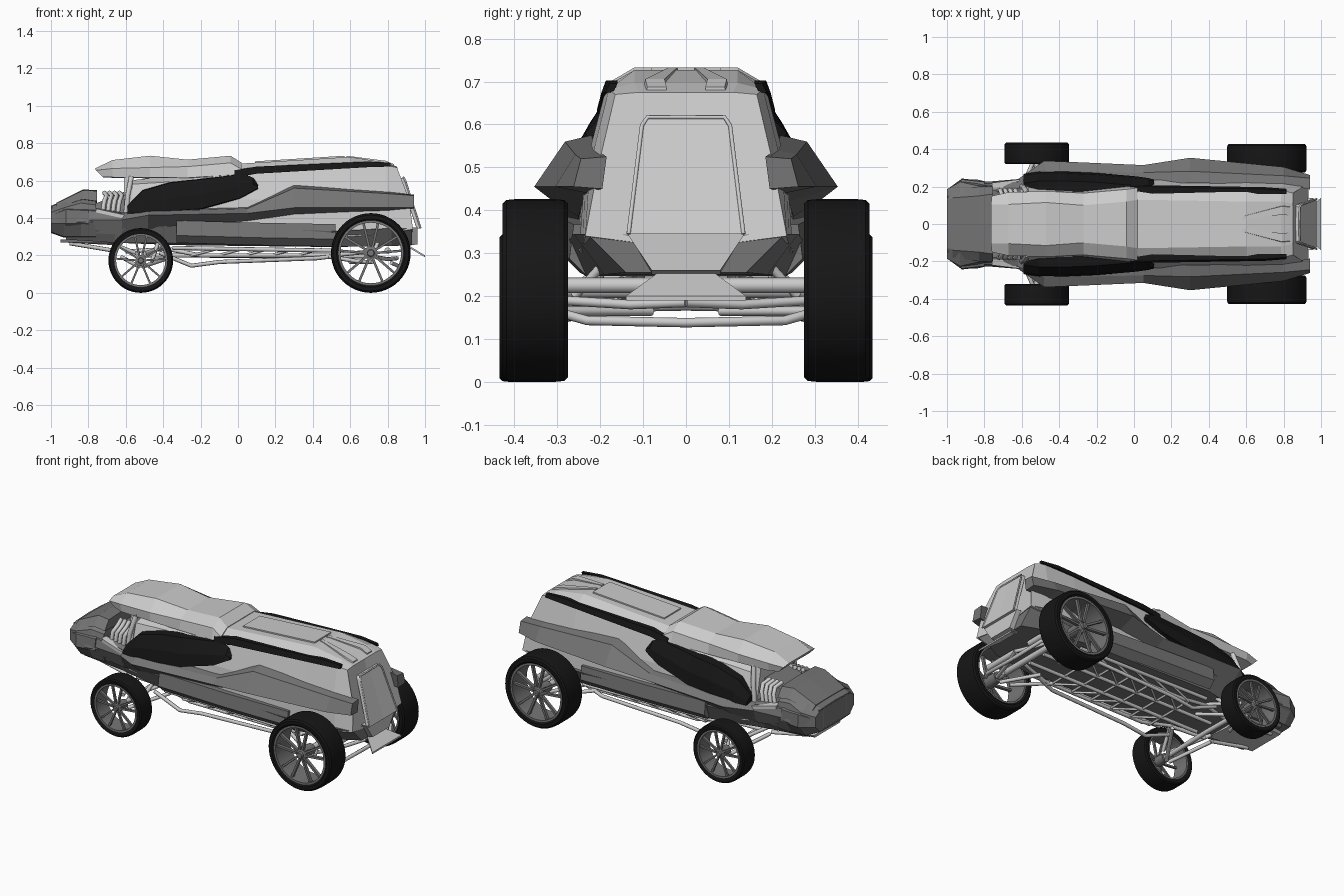
import bpy, bmesh, math
from mathutils import Matrix, Vector


def material(name, v):
    m = bpy.data.materials.new(name)
    m.diffuse_color = (v, v, v, 1)
    return m


DARK, BLACK = material("dark_grey", 0.18), material("black", 0.008)


def finish(name, bm, mat=None, smooth=False):
    bmesh.ops.recalc_face_normals(bm, faces=bm.faces)
    me = bpy.data.meshes.new(name)
    bm.to_mesh(me)
    bm.free()
    ob = bpy.data.objects.new(name, me)
    bpy.context.collection.objects.link(ob)
    if mat:
        me.materials.append(mat)
    if smooth:
        bpy.ops.object.select_all(action='DESELECT')
        ob.select_set(True)
        bpy.context.view_layer.objects.active = ob
        bpy.ops.object.shade_smooth_by_angle(angle=math.radians(35))
    mod = ob.modifiers.new("mirror", 'MIRROR')
    mod.use_axis = (False, True, False)
    return ob


def loft(name, rings, mat=None, closed=False):
    """Skin +y half sections (lists of x,y,z) and mirror them; open rings start and end on y=0."""
    bm = bmesh.new()
    vs = [[bm.verts.new(p) for p in ring] for ring in rings]
    n = len(vs[0])
    for a, b in zip(vs, vs[1:]):
        for i in range(n if closed else n - 1):
            j = (i + 1) % n
            bm.faces.new((a[i], a[j], b[j], b[i]))
    bm.faces.new(vs[0])
    bm.faces.new(vs[-1][::-1])
    return finish(name, bm, mat)


def at(x, *yz):
    return [(x, y, z) for y, z in yz]


def tubes(name, paths, r, mat=None):
    """Round tubes along paths, repeated on both sides."""
    cu = bpy.data.curves.new(name, 'CURVE')
    cu.dimensions, cu.bevel_depth, cu.bevel_resolution, cu.use_fill_caps = '3D', r, 2, True
    for path in paths:
        for s in (1, -1):
            sp = cu.splines.new('POLY')
            sp.points.add(len(path) - 1)
            for pt, p in zip(sp.points, path):
                pt.co = (p[0], p[1] * s, p[2], 1)
    ob = bpy.data.objects.new(name, cu)
    bpy.context.collection.objects.link(ob)
    if mat:
        cu.materials.append(mat)


def lathe(bm, profile, x, y, z, seg=48):
    """Closed (radius, offset) profile spun around the wheel axis."""
    vs = [bm.verts.new((x + r, y + o, z)) for r, o in profile]
    es = [bm.edges.new((vs[i], vs[(i + 1) % len(vs)])) for i in range(len(vs))]
    bmesh.ops.spin(bm, geom=vs + es, cent=(x, y, z), axis=(0, 1, 0),
                   angle=math.tau, steps=seg, use_duplicate=False)
    bmesh.ops.remove_doubles(bm, verts=bm.verts, dist=1e-5)


def wheel(name, x, r, y0, y1):
    y, h = (y0 + y1) / 2, (y1 - y0) / 2
    bm = bmesh.new()
    lathe(bm, [(.81*r, -.9*h), (.86*r, -h), (.95*r, -h), (.99*r, -.88*h), (r, -.6*h), (r, .6*h),
               (.99*r, .88*h), (.95*r, h), (.86*r, h), (.81*r, .9*h)], x, y, r)
    finish(name + "_tyre", bm, BLACK, True)
    bm = bmesh.new()
    lathe(bm, [(.82*r, -.9*h), (.82*r, .93*h), (.76*r, .93*h), (.76*r, -.9*h)], x, y, r)
    finish(name + "_rim", bm, DARK, True)
    bm = bmesh.new()
    lathe(bm, [(.001, -.5*h), (.15*r, -.5*h), (.17*r, .7*h), (.09*r, .8*h), (.08*r, h), (.001, h)], x, y, r, 20)
    for k in range(5):
        for s in (-1, 1):
            a = math.tau * k / 5 + math.pi / 2
            p = Vector((math.cos(a + s*.3), 0, math.sin(a + s*.3))) * .13 * r
            q = Vector((math.cos(a + s*.24), 0, math.sin(a + s*.24))) * .79 * r
            d = q - p
            m = Matrix.Translation(Vector((x, y + .68*h, r)) + (p + q) / 2)
            m = m @ Matrix.Rotation(-math.atan2(d.z, d.x), 4, 'Y') @ Matrix.Diagonal((d.length, .24*h, .06*r, 1))
            bmesh.ops.create_cube(bm, size=1, matrix=m)
    finish(name + "_spokes", bm, DARK)


# Wheels
wheel("front_wheel", -.52, .173, .32, .435)
wheel("rear_wheel", .71, .213, .275, .428)

# Light cabin shell with the sloping tail
loft("cabin_shell", [
    at(-.58, (0, .60), (.10, .60), (.17, .58), (.20, .48), (.22, .31), (0, .31)),
    at(-.25, (0, .64), (.11, .64), (.18, .60), (.225, .48), (.25, .30), (0, .30)),
    at(0, (0, .69), (.13, .69), (.19, .65), (.235, .50), (.255, .30), (0, .30)),
    at(.6, (0, .727), (.12, .727), (.185, .69), (.235, .50), (.25, .30), (0, .30)),
    [(.785, 0, .697), (.785, .12, .697), (.79, .18, .682), (.80, .225, .50), (.82, .24, .32), (.82, 0, .31)],
    [(.85, 0, .675), (.85, .11, .675), (.85, .165, .67), (.915, .205, .50), (.935, .235, .34), (.93, 0, .31)]])
# Tail door, its raised frame and the kicked-out flap
loft("tail_door", [
    [(.862, 0, .615), (.862, .095, .615), (.872, .105, .60), (.955, .135, .345), (.955, 0, .345)],
    [(.885, 0, .615), (.885, .09, .615), (.895, .10, .60), (.977, .13, .345), (.977, 0, .345)]])
tubes("tail_door_frame", [[(.885, 0, .617), (.886, .09, .617), (.896, .103, .597), (.977, .134, .345)]], .005)
loft("tail_sill", [at(.90, (0, .35), (.14, .35), (.08, .25), (0, .25)),
                   at(.96, (0, .35), (.14, .35), (.08, .26), (0, .26))])
loft("tail_flap", [at(.91, (0, .255), (.065, .255), (.065, .243), (0, .243)),
                   at(1.0, (0, .20), (.14, .20), (.14, .19), (0, .19))])

# Front roof visor, with blunt tip and step down to the rear roof
loft("roof_visor", [
    [(-.765, 0, .665), (-.765, .105, .665), (-.76, .15, .655), (-.725, .145, .62), (-.72, 0, .617)],
    at(-.67, (0, .71), (.105, .71), (.17, .665), (.165, .618), (0, .615)),
    at(-.47, (0, .733), (.115, .733), (.175, .67), (.17, .616), (0, .612)),
    at(-.27, (0, .712), (.10, .712), (.165, .675), (.175, .615), (0, .61)),
    at(-.04, (0, .733), (.12, .733), (.185, .695), (.20, .63), (0, .61)),
    at(.02, (0, .695), (.13, .695), (.193, .66), (.205, .635), (0, .61))])
# Roof panels and the splayed vent ribs behind them
loft("roof_panel", [at(.09, (0, .703), (.08, .703), (.08, .68), (0, .68)),
                    at(.57, (0, .733), (.08, .733), (.08, .70), (0, .70))])
loft("roof_vent_rib", [at(.58, (.02, .733), (.04, .733), (.04, .71), (.02, .71)),
                       at(.79, (.05, .706), (.095, .706), (.10, .68), (.05, .68)),
                       at(.835, (.045, .687), (.09, .687), (.095, .67), (.045, .67))], None, True)

# Black side glass and the thin black roof stripe
glass = [(-.59, .47, .415, .268), (-.51, .55, .418, .28), (-.36, .593, .428, .28), (-.2, .61, .44, .273),
         (.01, .637, .497, .255), (.08, .625, .535, .245), (.107, .59, .55, .238)]
loft("side_glass", [at(x, (.17, t), (y - .05, t - .004), (y - .01, (t + b) / 2), (y, b + .01), (.19, b))
                    for x, t, b, y in glass], BLACK, True)
loft("roof_stripe", [at(x, (.16, t), (y, t), (y + .01, b), (.17, b)) for x, y, t, b in
                     [(-.02, .20, .655, .615), (.1, .197, .675, .637), (.7, .187, .702, .672), (.815, .178, .695, .675)]],
     BLACK, True)

# Dark flared belt along each side
loft("side_belt", [
    at(-.80, (.17, .46), (.215, .44), (.225, .39), (.19, .32)),
    at(-.62, (.19, .43), (.225, .425), (.24, .39), (.21, .31)),
    at(-.48, (.21, .445), (.285, .435), (.338, .415), (.25, .34)),
    at(.05, (.22, .46), (.275, .45), (.315, .425), (.25, .385)),
    at(.30, (.22, .575), (.282, .56), (.354, .455), (.24, .42)),
    at(.80, (.21, .54), (.258, .53), (.305, .455), (.23, .44)),
    at(.94, (.185, .525), (.245, .52), (.262, .455), (.195, .45))], DARK, True)

# Lower hull and skirts
loft("lower_hull", [
    at(-.92, (0, .32), (.19, .33), (.16, .285), (0, .285)),
    at(-.66, (0, .32), (.215, .34), (.17, .268), (0, .268)),
    at(-.33, (0, .32), (.28, .36), (.24, .265), (0, .255)),
    at(.5, (0, .32), (.272, .33), (.235, .247), (0, .245)),
    at(.82, (0, .32), (.262, .345), (.19, .25), (0, .25)),
    at(.93, (0, .34), (.23, .345), (.14, .255), (0, .255))], DARK)
loft("side_skirt", [at(x, (.24, b + .12), (y, b + .12), (y + .01, b + .04), (y - .03, b)) for x, y, b in
                    [(-.33, .285, .267), (.1, .278, .255), (.52, .262, .247)]], DARK, True)

# Faceted nose
loft("nose", [
    at(-1.0, (0, .465), (.13, .46), (.185, .43), (.185, .37), (.14, .325), (0, .32)),
    at(-.93, (0, .495), (.14, .495), (.225, .455), (.235, .37), (.18, .30), (0, .295)),
    at(-.84, (0, .527), (.14, .53), (.205, .48), (.238, .38), (.19, .30), (0, .29)),
    at(-.76, (0, .49), (.15, .50), (.20, .47), (.22, .38), (.19, .30), (0, .29))], DARK)
loft("nose_brow", [at(-.97, (.0, .482), (.14, .48), (.18, .455), (.0, .45)),
                   at(-.83, (.0, .552), (.15, .548), (.20, .50), (.0, .49)),
                   at(-.755, (.0, .55), (.16, .545), (.20, .49), (.0, .48))], DARK)
loft("nose_cheek", [at(-.985, (.15, .44), (.195, .42), (.195, .37), (.15, .34)),
                    at(-.92, (.15, .47), (.238, .445), (.243, .37), (.15, .30)),
                    at(-.80, (.15, .47), (.225, .44), (.23, .37), (.15, .30))], DARK, True)
tubes("nose_grille", [[(-.997, y, .33), (-.997, y, .455)] for y in (.05, .11)] +
      [[(-.997, 0, z), (-.997, .15, z)] for z in (.33, .455)], .004, DARK)
loft("chin_plate", [at(-.95, (0, .285), (.13, .285), (.12, .27), (0, .27)),
                    at(-.66, (0, .28), (.17, .28), (.15, .265), (0, .255))])

# Engine bay: block, slanted intake pipes and the bulkhead
loft("engine_block", [at(-.78, (0, .47), (.11, .47), (.14, .32), (0, .32)),
                      at(-.56, (0, .56), (.12, .56), (.17, .32), (0, .32))], DARK)
tubes("intake_pipes", [[(x, .10, .535), (x + .012, .15, .52), (x, .18, .49), (x - .01, .18, .42)]
                       for x in (-.715, -.688, -.661, -.634)], .012)
loft("bulkhead", [at(-.61, (0, .63), (.15, .63), (.19, .43), (0, .43)),
                  at(-.565, (0, .63), (.17, .63), (.215, .43), (0, .43))])
tubes("visor_struts", [[(-.60, .20, .42), (-.59, .195, .52), (-.57, .165, .62)]], .014)
loft("front_rail", [at(-.76, (.19, .455), (.22, .45), (.22, .43), (.19, .43)),
                    at(-.60, (.19, .42), (.24, .415), (.24, .395), (.19, .395))], None, True)

# Underbody tube frame: rails, trusses and rungs
rungs = [-.25, -.11, .03, .17, .31, .45]
rails = [[(-.6, .11, .22), (-.38, .15, .235), (-.2, .17, .20), (.5, .17, .20), (.7, .12, .22)],
         [(-.42, .20, .215), (-.25, .20, .145), (-.1, .20, .165), (.42, .20, .185), (.55, .16, .20)],
         [(-.5, .06, .20), (.7, .06, .195)], [(-.35, .20, .24), (.55, .20, .225)]]
braces = [[(x, 0, .20), (x, .17, .20)] for x in rungs]
braces += [[(a, .06, .197), (b, .17, .20)] for a, b in zip(rungs, rungs[1:])]
braces += [[(a, .17, .20), (b, .20, .235)] for a, b in zip(rungs, rungs[1:])]
tubes("frame_rails", rails, .011)
tubes("frame_braces", braces, .007)

# Rear suspension and axle
tubes("rear_axle", [[(.71, 0, .213), (.71, .32, .213)], [(.80, .06, .225), (.80, .29, .225)]], .018)
tubes("rear_arms", [[(.45, .16, .20), (.66, .28, .165)], [(.60, .08, .165), (.72, .29, .165)],
                    [(.86, 0, .138), (.86, .23, .143), (.82, .29, .16)],
                    [(.72, .26, .20), (.76, .17, .30)], [(.85, 0, .185), (.80, .13, .18), (.74, .29, .19)]], .011)
# Front suspension
tubes("front_axle", [[(-.52, 0, .18), (-.52, .36, .173)]], .014)
tubes("front_arms", [[(-.64, .10, .25), (-.54, .33, .21)], [(-.38, .12, .25), (-.50, .33, .21)],
                     [(-.62, .08, .19), (-.53, .33, .14)], [(-.36, .10, .19), (-.51, .33, .14)],
                     [(-.46, .30, .17), (-.42, .18, .29)], [(-.9, .10, .265), (-.66, .12, .225)]], .011)
